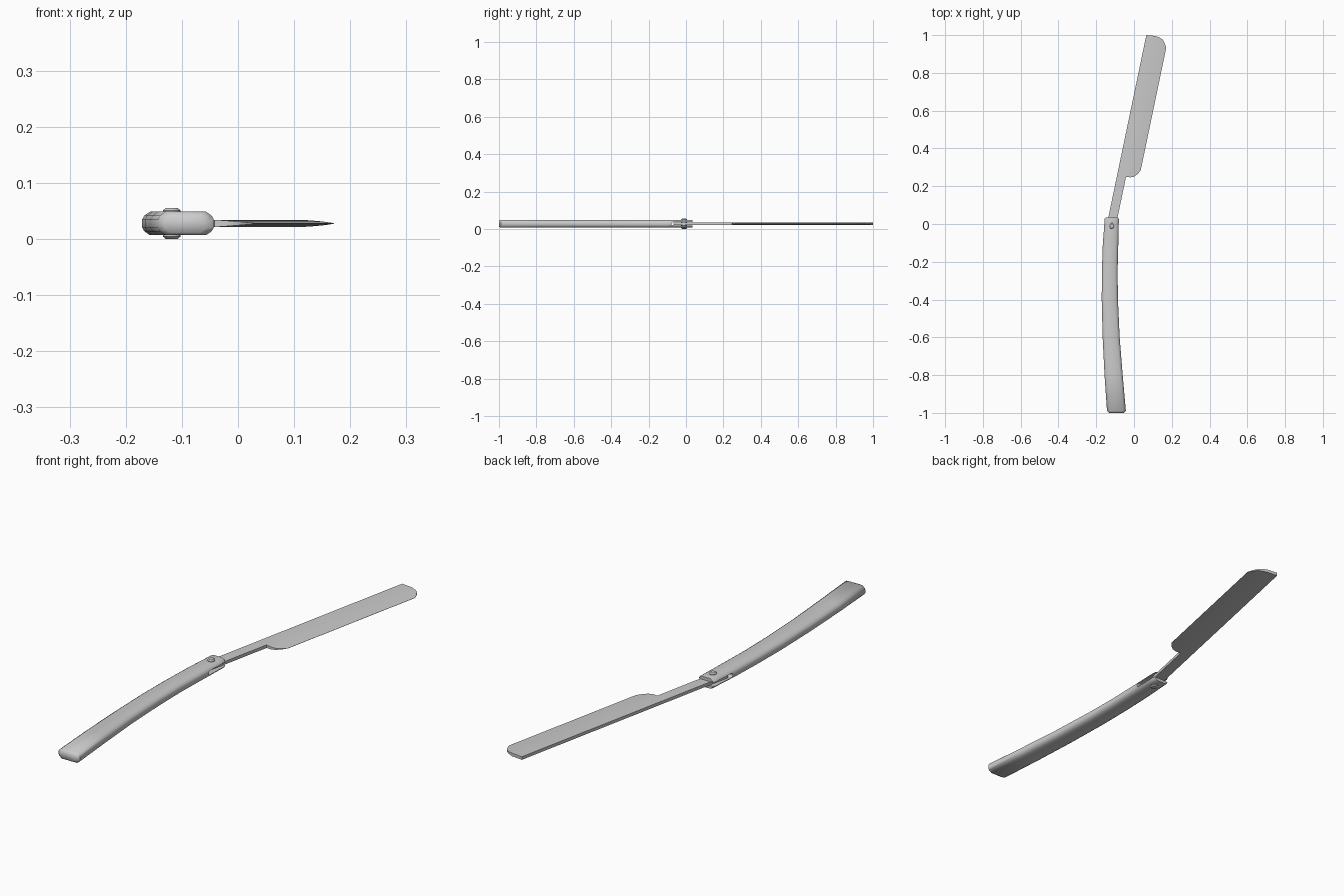
import bpy, bmesh, math
from mathutils import Vector

if "Cube" in bpy.data.objects:
    bpy.data.objects.remove(bpy.data.objects["Cube"])

ZC = 0.0275  # mid height of everything


def finish(name, bm, angle):
    bmesh.ops.recalc_face_normals(bm, faces=bm.faces)
    me = bpy.data.meshes.new(name)
    bm.to_mesh(me)
    bm.free()
    ob = bpy.data.objects.new(name, me)
    bpy.context.collection.objects.link(ob)
    activate(ob)
    bpy.ops.object.shade_smooth_by_angle(angle=math.radians(angle))
    return ob


def activate(ob):
    bpy.ops.object.select_all(action='DESELECT')
    ob.select_set(True)
    bpy.context.view_layer.objects.active = ob


# Handle: chamfered section lofted along a bent path (y, left x, right x, half height)
stations = [(-1.0, -.132, -.054, .016), (-.99, -.143, -.043, .021), (-.8, -.156, -.06, .021),
            (-.6, -.166, -.076, .021), (-.4, -.171, -.085, .021), (-.25, -.170, -.087, .021),
            (-.1, -.165, -.083, .021), (0, -.158, -.08, .021), (.026, -.157, -.079, .021),
            (.035, -.152, -.084, .021)]
bm = bmesh.new()
rings = []
for y, xl, xr, h in stations:
    xm, w = (xl + xr) / 2, (xr - xl) / 2
    quarter = [(w, h - .014), (w - .004, h - .007), (w - .014, h)]
    sec = (quarter + [(-a, b) for a, b in reversed(quarter)]
           + [(-a, -b) for a, b in quarter] + [(a, -b) for a, b in reversed(quarter)])
    rings.append([bm.verts.new((xm + a, y, ZC + b)) for a, b in sec])
n = len(rings[0])
for r0, r1 in zip(rings, rings[1:]):
    for i in range(n):
        bm.faces.new((r0[i], r0[(i + 1) % n], r1[(i + 1) % n], r1[i]))
bm.faces.new(rings[0])
bm.faces.new(rings[-1])
handle = finish("handle", bm, 50)

# Slot with a rounded end, cut across the pivot end of the handle
bm = bmesh.new()
R = .0085
prof = [(.08, R), (-.07, R)] + [(-.07 - R * math.sin(t), R * math.cos(t))
        for t in [math.pi * k / 8 for k in range(1, 8)]] + [(-.07, -R), (.08, -R)]
ends = [[bm.verts.new((x, y, ZC + z)) for y, z in prof] for x in (-.3, .05)]
bm.faces.new(ends[0])
bm.faces.new(ends[1])
for i in range(len(prof)):
    j = (i + 1) % len(prof)
    bm.faces.new((ends[0][i], ends[0][j], ends[1][j], ends[1][i]))
cutter = finish("slot_cutter", bm, 50)
cutter.hide_render = True
mod = handle.modifiers.new("slot", 'BOOLEAN')
mod.operation = 'DIFFERENCE'
mod.solver = 'EXACT'
mod.object = cutter
activate(handle)
bpy.ops.object.modifier_apply(modifier="slot")
bpy.data.objects.remove(cutter)
bpy.ops.object.shade_smooth_by_angle(angle=math.radians(50))

# Blade and tang: strips across the width (w), lengths s along the tilted axis
d = Vector((.204, .979, 0))
side = Vector((.979, -.204, 0))
origin = Vector((-.137, .03, ZC))
columns = [(0, .0065, (-.09, .235, .991)), (.048, .0065, (-.09, .235, .996)),
           (.07, .005, (.236, .993)), (.089, .0034, (.243, .986)),
           (.105, .0018, (.261, .967)), (.117, .0004, (.283, .948))]
bm = bmesh.new()
for sgn in (1, -1):
    cols = [[bm.verts.new(origin + d * s + side * w + Vector((0, 0, sgn * h))) for s in ss]
            for w, h, ss in columns]
    bm.faces.new((cols[0][0], cols[1][0], cols[1][1], cols[0][1]))
    cols = [c[-2:] for c in cols]
    for a, b in zip(cols, cols[1:]):
        bm.faces.new((a[0], b[0], b[1], a[1]))
bmesh.ops.bridge_loops(bm, edges=[e for e in bm.edges if e.is_boundary])
finish("blade", bm, 30)

# Pivot rivet with chamfered heads
bm = bmesh.new()
levels = [(.0105, -.0275), (.0155, -.0235), (.0155, .0235), (.0105, .0275)]
rings = [[bm.verts.new((-.118 + r * math.cos(math.tau * i / 16),
                        -.01 + r * math.sin(math.tau * i / 16), ZC + z)) for i in range(16)]
         for r, z in levels]
for a, b in zip(rings, rings[1:]):
    for i in range(16):
        bm.faces.new((a[i], a[(i + 1) % 16], b[(i + 1) % 16], b[i]))
bm.faces.new(rings[0])
bm.faces.new(rings[-1])
finish("pivot_rivet", bm, 30)
